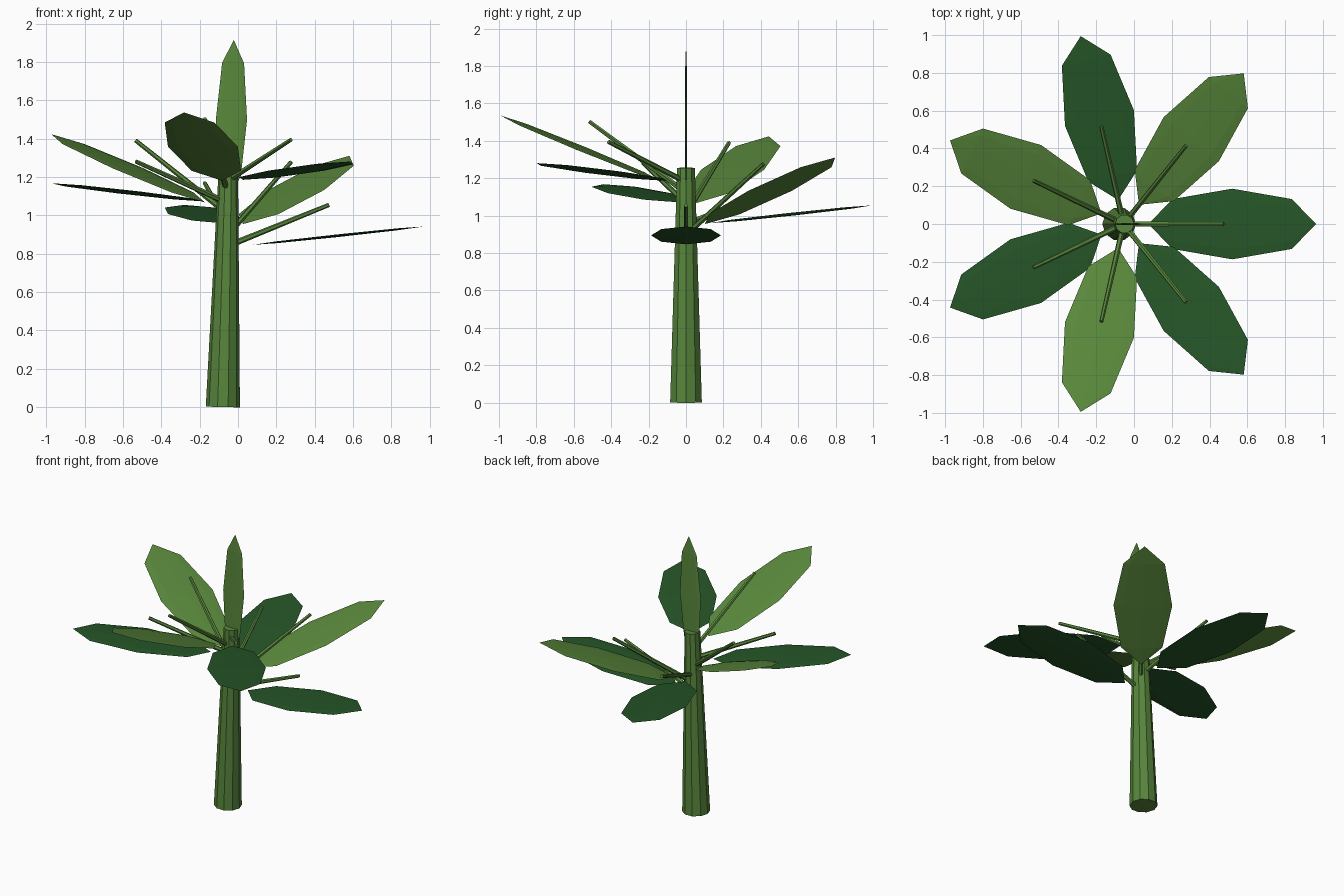
import bpy, bmesh, math
from mathutils import Vector, Matrix

if "Cube" in bpy.data.objects:
    bpy.data.objects.remove(bpy.data.objects["Cube"])


def material(name, rgb):
    m = bpy.data.materials.new(name)
    m.diffuse_color = (*rgb, 1)
    m.use_nodes = True
    m.node_tree.nodes["Principled BSDF"].inputs["Base Color"].default_value = m.diffuse_color
    return m


LIGHT = material("light_green", (0.102, 0.25, 0.045))
DARK = material("dark_green", (0.019, 0.092, 0.021))
STEM = material("stem_green", (0.095, 0.235, 0.045))


def finish(name, bm, mat):
    bmesh.ops.recalc_face_normals(bm, faces=bm.faces)
    me = bpy.data.meshes.new(name)
    bm.to_mesh(me)
    bm.free()
    me.materials.append(mat)
    ob = bpy.data.objects.new(name, me)
    bpy.context.collection.objects.link(ob)
    return ob


def rod(name, a, b, r1, r2, sides, mat):
    """Tapered cylinder between two points."""
    a, b = Vector(a), Vector(b)
    d = b - a
    bm = bmesh.new()
    bmesh.ops.create_cone(bm, cap_ends=True, segments=sides, radius1=r1,
                          radius2=r2, depth=d.length)
    rot = Vector((0, 0, 1)).rotation_difference(d.normalized()).to_matrix().to_4x4()
    turn = Matrix.Rotation(math.pi / 2, 4, 'Z')  # puts a corner on the x axis
    bm.transform(Matrix.Translation((a + b) / 2) @ rot @ turn)
    return finish(name, bm, mat)


def blade(name, centre, along, across, thick, mat):
    """Leaf: a low-poly sphere squashed flat, poles at base and tip."""
    n = along.cross(across).normalized() * thick
    bm = bmesh.new()
    bmesh.ops.create_uvsphere(bm, u_segments=8, v_segments=4, radius=1)
    m = Matrix((across, n, along)).transposed().to_4x4()
    bm.transform(Matrix.Translation(centre) @ m)
    return finish(name, bm, mat)


# Stem, leaning slightly to the right
rod("stem", (-0.079, 0, 0.001), (-0.05, 0, 1.255), 0.089, 0.05, 10, STEM)

# Seven leaves with stalks, climbing the stem in a spiral
AXIS_X = -0.055
for i in range(7):
    a = math.tau * i / 7
    odd = i % 2
    u = Vector((math.cos(a), math.sin(a), 0))
    v = Vector((-math.sin(a), math.cos(a), 0))
    base = Vector((AXIS_X, 0, 0.84 + 0.0565 * i))
    up = Vector((0, 0, 1))

    # stalk
    end = base + u * 0.53 + up * (0.38 if odd else 0.215)
    rod(f"leaf_stalk_{i + 1}", base, end, 0.016, 0.011, 6, STEM)

    # leaf blade
    slope = 0.40 if odd else 0.107
    centre = base + u * 0.575 + up * (0.236 if odd else 0.054)
    blade(f"leaf_{i + 1}", centre, (u + up * slope) * 0.445, v * 0.187,
          0.007, LIGHT if odd else DARK)

# Upright leaf at the top
blade("top_leaf", Vector((-0.034, 0, 1.5)), Vector((0.012, 0, 0.415)),
      Vector((0.081, 0, -0.002)), 0.006, LIGHT)
